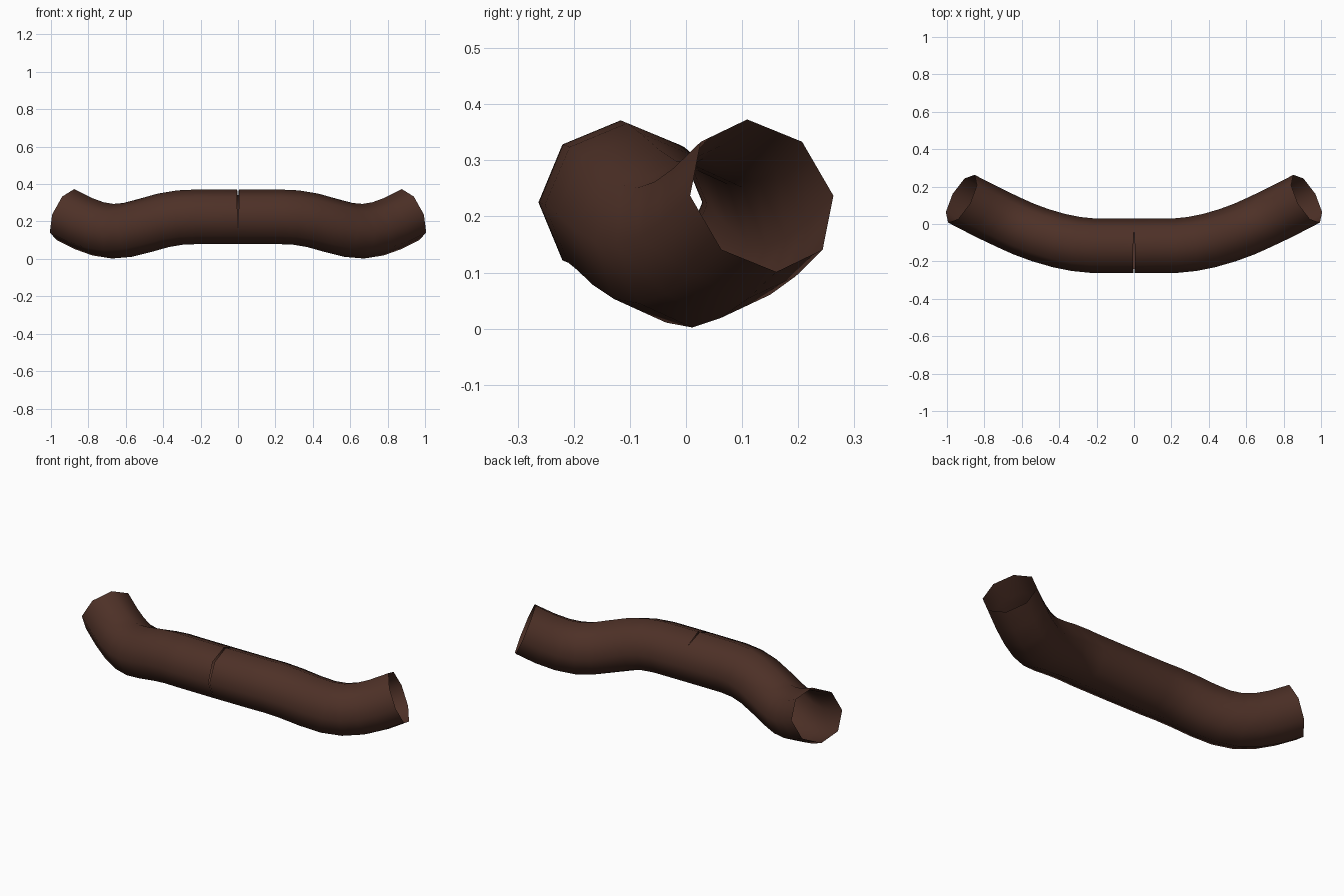
import bpy, bmesh, math
from mathutils import Vector

if "Cube" in bpy.data.objects:
    bpy.data.objects.remove(bpy.data.objects["Cube"])

RADIUS, SIDES = 0.146, 8

brown = bpy.data.materials.new("dark brown")
brown.diffuse_color = (0.075, 0.03, 0.02, 1)
brown.use_nodes = True
brown.node_tree.nodes["Principled BSDF"].inputs["Base Color"].default_value = brown.diffuse_color

# Centre line of the right half
path = [Vector(p) for p in (
    (0, -0.117, 0.225), (0.22, -0.116, 0.225), (0.31, -0.107, 0.221),
    (0.40, -0.089, 0.206), (0.50, -0.060, 0.178), (0.59, -0.027, 0.155),
    (0.67, 0.009, 0.148), (0.75, 0.047, 0.161), (0.83, 0.087, 0.190),
    (0.923, 0.135, 0.237))]

# Eight-sided open tube swept along the line, kept upright
bm = bmesh.new()
rings = []
for i, c in enumerate(path):
    if i == 0:
        t = Vector((1, 0, 0))
    elif i == len(path) - 1:
        t = Vector((1, 0.555, 0.45)).normalized()
    else:
        t = ((path[i + 1] - c).normalized() + (c - path[i - 1]).normalized()).normalized()
    side = Vector((-t.y, t.x, 0)).normalized()
    up = t.cross(side)
    ring = []
    for k in range(SIDES):
        a = 2 * math.pi * k / SIDES
        p = c + RADIUS * (math.cos(a) * side + math.sin(a) * up)
        if i == 0:  # narrow open seam at the upper front
            p.x = max(0, 0.007 * math.cos(a - math.radians(125)) - 0.0012)
        ring.append(bm.verts.new(p))
    rings.append(ring)
for r0, r1 in zip(rings, rings[1:]):
    for k in range(SIDES):
        n = (k + 1) % SIDES
        bm.faces.new((r0[k], r0[n], r1[n], r1[k])).smooth = True

mesh = bpy.data.meshes.new("curved_tube")
bm.to_mesh(mesh)
bm.free()
mesh.materials.append(brown)
tube = bpy.data.objects.new("curved_tube", mesh)
bpy.context.collection.objects.link(tube)

# Left half
mirror = tube.modifiers.new("mirror", 'MIRROR')
mirror.use_axis = (True, False, False)
mirror.use_mirror_merge = True
mirror.merge_threshold = 0.0005
